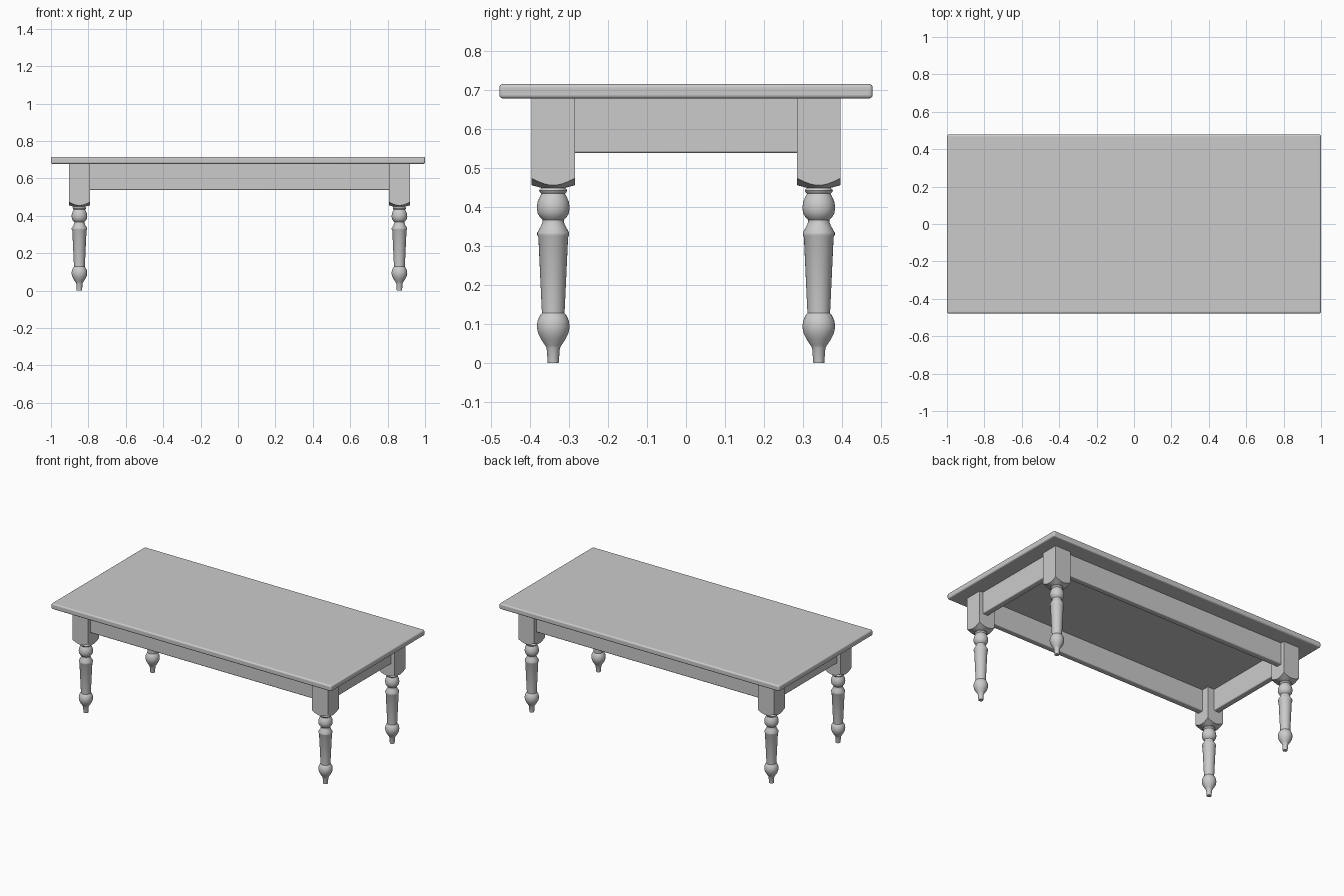
import bpy, bmesh, math

if "Cube" in bpy.data.objects:
    bpy.data.objects.remove(bpy.data.objects["Cube"])

LEG_X = (-0.848, 0.863)   # leg centres
LEG_Y = 0.34
HALF = 0.056              # half width of the square leg block
TOP_Z, SLAB_Z = 0.715, 0.678
APRON_Z = 0.538


def smooth(ob, angle=35):
    bpy.ops.object.select_all(action='DESELECT')
    ob.select_set(True)
    bpy.context.view_layer.objects.active = ob
    bpy.ops.object.shade_smooth_by_angle(angle=math.radians(angle))


def box(name, lo, hi, bevel, segments=3):
    bpy.ops.mesh.primitive_cube_add(size=1, location=[(a + b) / 2 for a, b in zip(lo, hi)])
    ob = bpy.context.object
    ob.name = name
    ob.scale = [b - a for a, b in zip(lo, hi)]
    bpy.ops.object.transform_apply(location=False, rotation=False, scale=True)
    smooth(ob)
    mod = ob.modifiers.new("rounded_edges", 'BEVEL')
    mod.width, mod.segments = bevel, segments
    return ob


# Turned leg profile below the block: (radius, z), top to bottom
PROFILE = [(0.030, 0.449), (0.035, 0.445), (0.036, 0.442), (0.034, 0.438),
           (0.030, 0.434), (0.035, 0.425), (0.040, 0.413), (0.042, 0.398),
           (0.040, 0.384), (0.034, 0.374), (0.027, 0.367), (0.027, 0.362),
           (0.031, 0.352), (0.041, 0.334), (0.041, 0.328), (0.038, 0.322),
           (0.029, 0.128), (0.034, 0.122), (0.040, 0.109), (0.042, 0.093),
           (0.039, 0.077), (0.031, 0.061), (0.021, 0.046), (0.017, 0.039),
           (0.014, 0.0)]
SIDES = 32


def leg_mesh():
    bm = bmesh.new()
    angles = [2 * math.pi * i / SIDES for i in range(SIDES)]

    def square(a):
        return HALF / max(abs(math.cos(a)), abs(math.sin(a)))

    # Square block: flat top, and a bottom edge dipping at each face's middle
    rings = [[(square(a), SLAB_Z + 0.002) for a in angles],
             [(square(a), 0.456 + (square(a) - HALF) * 0.78) for a in angles]]
    rings += [[p] * SIDES for p in PROFILE]
    loops = [[bm.verts.new((r * math.cos(a), r * math.sin(a), z))
              for a, (r, z) in zip(angles, ring)] for ring in rings]
    for up, down in zip(loops, loops[1:]):
        for i in range(SIDES):
            j = (i + 1) % SIDES
            bm.faces.new((up[i], down[i], down[j], up[j]))
    bm.faces.new(loops[0])
    bm.faces.new(loops[-1][::-1])
    bmesh.ops.recalc_face_normals(bm, faces=bm.faces)
    mesh = bpy.data.meshes.new("turned_leg")
    bm.to_mesh(mesh)
    bm.free()
    return mesh


# Four legs
mesh = leg_mesh()
for x, side in zip(LEG_X, ("left", "right")):
    for y, end in ((-LEG_Y, "front"), (LEG_Y, "back")):
        leg = bpy.data.objects.new(f"{end}_{side}_leg", mesh)
        leg.location = (x, y, 0)
        bpy.context.collection.objects.link(leg)
smooth(leg)

# Table top
box("table_top", (-1, -0.478, SLAB_Z), (1, 0.478, TOP_Z), 0.009, 4)

# Aprons, set back from the outer leg faces
OUT, THICK = HALF - 0.025, 0.04
for s, name in ((-1, "front_apron"), (1, "back_apron")):
    ys = sorted((s * (LEG_Y + OUT), s * (LEG_Y + OUT - THICK)))
    box(name, (LEG_X[0], ys[0], APRON_Z), (LEG_X[1], ys[1], SLAB_Z + 0.008), 0.006)
for x, s, name in ((LEG_X[0], -1, "left_apron"), (LEG_X[1], 1, "right_apron")):
    xs = sorted((x + s * OUT, x + s * (OUT - THICK)))
    box(name, (xs[0], -LEG_Y, APRON_Z), (xs[1], LEG_Y, SLAB_Z + 0.008), 0.006)
